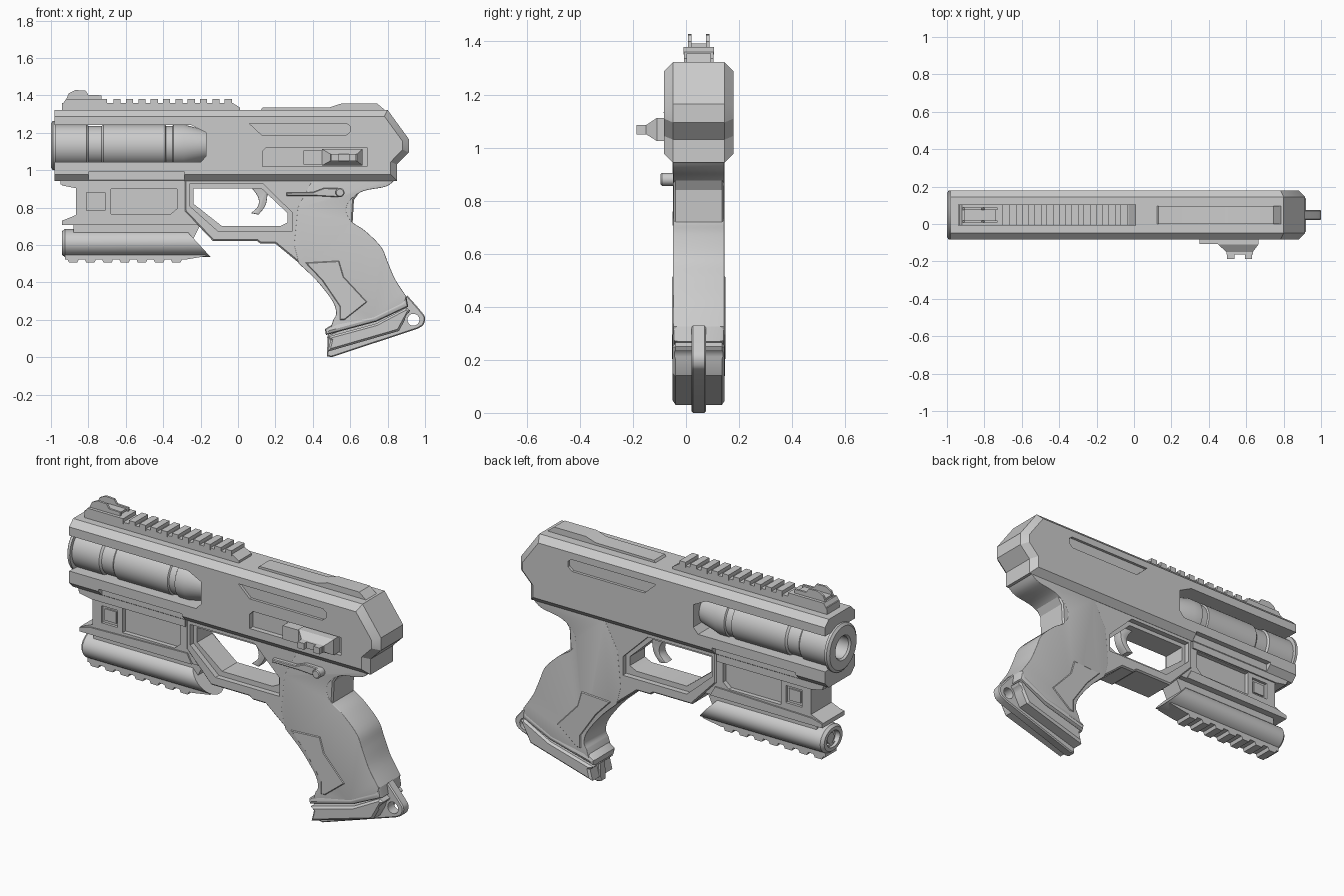
import bpy, bmesh, math
from mathutils import Vector

YC = 0.048  # centre plane of the gun


def finish(name, bm, angle=30):
    bmesh.ops.recalc_face_normals(bm, faces=bm.faces[:])
    me = bpy.data.meshes.new(name)
    bm.to_mesh(me)
    bm.free()
    ob = bpy.data.objects.new(name, me)
    bpy.context.collection.objects.link(ob)
    smooth(ob, angle)
    return ob


def smooth(ob, angle=30):
    bpy.ops.object.select_all(action='DESELECT')
    ob.select_set(True)
    bpy.context.view_layer.objects.active = ob
    bpy.ops.object.shade_smooth_by_angle(angle=math.radians(angle))


def prism(name, pts, y0, y1, bevel=0, seg=1, keep_x=-9):
    """Extrude an x-z outline along y and bevel the rims of both sides."""
    bm = bmesh.new()
    a = [bm.verts.new((x, y0, z)) for x, z in pts]
    b = [bm.verts.new((x, y1, z)) for x, z in pts]
    bm.faces.new(a)
    bm.faces.new(b[::-1])
    n = len(pts)
    for i in range(n):
        j = (i + 1) % n
        bm.faces.new((a[j], a[i], b[i], b[j]))
    bmesh.ops.recalc_face_normals(bm, faces=bm.faces[:])
    if bevel:
        rim = [e for e in bm.edges
               if abs(e.verts[0].co.y - e.verts[1].co.y) < 1e-6
               and max(v.co.x for v in e.verts) > keep_x]
        bmesh.ops.bevel(bm, geom=rim, offset=bevel, segments=seg, profile=0.5,
                        affect='EDGES', clamp_overlap=True)
    return finish(name, bm)


def sym(name, pts, half, bevel=0, seg=1, keep_x=-9):
    return prism(name, pts, YC - half, YC + half, bevel, seg, keep_x)


def rect(x0, x1, z0, z1):
    return [(x0, z0), (x1, z0), (x1, z1), (x0, z1)]


def lathe(name, prof, zc, sy=1, sz=1, n=40, shear=None):
    """Turn an (x, radius) profile about a lengthwise axis."""
    bm = bmesh.new()
    rings = []
    for x, r in prof:
        ring = []
        for k in range(n):
            t = 2 * math.pi * k / n
            z = zc + r * sz * math.sin(t)
            ring.append(bm.verts.new((x, YC + r * sy * math.cos(t), z)))
        rings.append(ring)
    for p, q in zip(rings, rings[1:]):
        for k in range(n):
            bm.faces.new((p[k], p[(k + 1) % n], q[(k + 1) % n], q[k]))
    bm.faces.new(rings[0])
    bm.faces.new(rings[-1])
    if shear:
        for v in rings[-1]:
            v.co.x = shear(v.co.z)
    return finish(name, bm)


def cut(ob, outlines):
    """Subtract (outline, y0, y1) prisms from an object."""
    for pts, y0, y1 in outlines:
        c = prism("cutter", pts, y0, y1)
        c.hide_render = True
        m = ob.modifiers.new("cut", 'BOOLEAN')
        m.operation, m.object, m.solver = 'DIFFERENCE', c, 'EXACT'
        bpy.context.view_layer.objects.active = ob
        bpy.ops.object.modifier_apply(modifier=m.name)
        bpy.data.objects.remove(c)
    smooth(ob)


def both(pts, half, depth):
    """The same recess on both sides."""
    return [(pts, YC - half - 0.1, YC - half + depth), (pts, YC + half - depth, YC + half + 0.1)]


def spline(p, n=5):
    """Catmull-Rom curve through a few points."""
    q = [Vector(v) for v in [p[0]] + p + [p[-1]]]
    out = []
    for i in range(1, len(q) - 2):
        a, b, c, d = q[i - 1:i + 3]
        for k in range(n):
            t = k / n
            v = 0.5 * (2 * b + (c - a) * t + (2 * a - 5 * b + 4 * c - d) * t**2
                       + (3 * b - a - 3 * c + d) * t**3)
            out.append((v.x, v.y))
    return out + [tuple(p[-1])]


# Slide with barrel opening, side slits, port and lower notches
slide = sym("slide", [(-0.98, 0.943), (0.85, 0.943), (0.85, 1.03), (0.914, 1.095),
                      (0.914, 1.165), (0.8, 1.322), (-0.98, 1.322)], 0.131, 0.034, keep_x=-0.97)
slit = [(0.06, 1.25), (0.58, 1.25), (0.6, 1.235), (0.6, 1.205), (0.575, 1.185), (0.13, 1.185)]
port = [(0.13, 1.02), (0.69, 1.02), (0.69, 1.12), (0.15, 1.12), (0.13, 1.1)]
opening = [(-1.1, 1.043), (-0.2, 1.043), (-0.17, 1.075), (-0.17, 1.2), (-0.25, 1.24), (-1.1, 1.24)]
cut(slide, [(opening, -0.5, 0.5), (port, -0.5, -0.055)] + both(slit, 0.131, 0.015)
    + both(rect(-0.8, -0.285, 0.9, 0.99), 0.131, 0.03))

# Barrel with muzzle ring, grooves and tapered rear
lathe("barrel", [(-0.8, 0.06), (-0.99, 0.06), (-1.0, 0.068), (-1.0, 0.118), (-0.99, 0.132),
                 (-0.976, 0.132), (-0.976, 0.112), (-0.81, 0.112), (-0.8, 0.103), (-0.73, 0.103),
                 (-0.72, 0.112), (-0.39, 0.112), (-0.385, 0.104), (-0.35, 0.104), (-0.345, 0.112),
                 (-0.29, 0.112), (-0.15, 0.075)], 1.132)

# Top rail, teeth and sight
sym("top_rail", [(-0.94, 1.31), (0.01, 1.31), (0.01, 1.335), (-0.03, 1.36), (-0.94, 1.36)], 0.055)
for i in range(10):
    x = -0.665 + i * 0.066
    sym("rail_tooth", rect(x, x + 0.038, 1.35, 1.38), 0.057)
sym("sight_base", [(-0.94, 1.35), (-0.7, 1.35), (-0.7, 1.38), (-0.92, 1.38)], 0.057)
for y in (YC - 0.034, YC + 0.034):
    prism("sight_plate", [(-0.92, 1.375), (-0.73, 1.375), (-0.73, 1.4), (-0.8, 1.402), (-0.815, 1.425),
                          (-0.87, 1.428), (-0.905, 1.41)], y - 0.006, y + 0.006)
sym("sight_bridge", rect(-0.91, -0.74, 1.37, 1.392), 0.034)

# Raised plate on the rear of the slide
sym("rear_top_plate", [(0.115, 1.31), (0.8, 1.31), (0.745, 1.355), (0.55, 1.355),
                       (0.49, 1.336), (0.13, 1.334)], 0.047)

# Bolt handle in the port, front side only
prism("bolt_base", rect(0.35, 0.5, 1.03, 1.105), -0.108, -0.05)
bm = bmesh.new()
levels = [(-0.05, 0.45, 0.665, 1.025, 1.112), (-0.11, 0.45, 0.665, 1.025, 1.112),
          (-0.15, 0.495, 0.635, 1.05, 1.085), (-0.163, 0.495, 0.635, 1.05, 1.085)]
loops = [[bm.verts.new((x, y, z)) for x, z in rect(*r)] for y, *r in levels]
for p, q in zip(loops, loops[1:]):
    for k in range(4):
        bm.faces.new((p[k], p[(k + 1) % 4], q[(k + 1) % 4], q[k]))
bm.faces.new(loops[0])
bm.faces.new(loops[-1])
finish("bolt_handle", bm)
for x in (0.498, 0.594):
    prism("bolt_prong", rect(x, x + 0.038, 1.05, 1.085), -0.187, -0.155)

# Frame with trigger guard opening
frame = sym("frame", [(-0.285, 0.955), (-0.285, 0.78), (-0.135, 0.622), (0.1, 0.622), (0.12, 0.607),
                      (0.2, 0.607), (0.33, 0.5), (0.6, 0.5), (0.62, 0.84), (0.7, 0.955)], 0.096, 0.008)
hole = [(-0.238, 0.902), (0.125, 0.902), (0.265, 0.77), (0.265, 0.72), (0.225, 0.7),
        (-0.085, 0.7), (-0.238, 0.82)]
rim = [(-0.26, 0.925), (0.135, 0.925), (0.288, 0.775), (0.288, 0.672), (-0.105, 0.672), (-0.26, 0.81)]
cut(frame, [(hole, -0.5, 0.5)] + both(rim, 0.096, 0.03))

# Trigger
sym("trigger", spline([(0.06, 0.92), (0.105, 0.86), (0.108, 0.81), (0.07, 0.77)])
    + spline([(0.11, 0.762), (0.15, 0.82), (0.16, 0.92)]), 0.028, 0.008, 2)

# Grip with rounded back and front
back = spline([(0.84, 0.95), (0.79, 0.912), (0.67, 0.888), (0.6, 0.84), (0.578, 0.785), (0.605, 0.727),
               (0.68, 0.675), (0.765, 0.59), (0.8, 0.51), (0.84, 0.417), (0.9, 0.325)])
front = spline([(0.51, 0.2), (0.525, 0.235), (0.505, 0.3), (0.42, 0.41), (0.325, 0.5)], 4)
sym("grip", back + [(0.88, 0.27), (0.72, 0.2), (0.49, 0.14)] + front
    + [(0.3, 0.6), (0.32, 0.8), (0.4, 0.95)], 0.097, 0.035, 4)

# Side panels of the grip
sym("grip_panel", [(0.36, 0.505), (0.54, 0.515), (0.565, 0.43), (0.69, 0.295), (0.57, 0.2),
                   (0.545, 0.2), (0.545, 0.27), (0.45, 0.41)], 0.101, 0.004)

# Layered grip base
sym("grip_band", [(0.465, 0.15), (0.47, 0.118), (0.74, 0.19), (0.91, 0.27), (0.9, 0.325),
                  (0.87, 0.3), (0.72, 0.225), (0.52, 0.185)], 0.099, 0.025, 2)
sym("grip_base", [(0.48, 0.03), (0.86, 0.14), (0.92, 0.25), (0.9, 0.265), (0.74, 0.18),
                  (0.475, 0.108), (0.495, 0.09)], 0.098, 0.022)
ring = spline([(0.955, 0.15), (0.99, 0.172), (1.0, 0.212), (0.975, 0.25), (0.905, 0.33)], 4)
loop = sym("lanyard_loop", [(0.475, 0.005), (0.5, 0.0)] + ring + [(0.85, 0.27), (0.48, 0.12)], 0.027, 0.006)
cut(loop, [([(0.938 + 0.032 * math.cos(k * math.pi / 12), 0.2 + 0.032 * math.sin(k * math.pi / 12))
             for k in range(24)], -0.5, 0.5)])
for ob in (bpy.data.objects["grip_base"], bpy.data.objects["grip_band"], bpy.data.objects["grip"]):
    cut(ob, [([(0.938 + 0.045 * math.cos(k * math.pi / 12), 0.2 + 0.045 * math.sin(k * math.pi / 12))
               for k in range(24)], -0.5, 0.5)])

# Safety lever and pivot, front side only
prism("safety_lever", [(0.26, 0.862), (0.42, 0.862), (0.54, 0.855), (0.56, 0.88), (0.54, 0.903),
                       (0.46, 0.905), (0.4, 0.882), (0.26, 0.88)], -0.072, -0.04, 0.004)
prism("safety_pivot", [(0.545 + 0.024 * math.cos(k * math.pi / 12), 0.88 + 0.024 * math.sin(k * math.pi / 12))
                       for k in range(24)], -0.096, -0.04, 0.005)

# Accessory module under the barrel with recessed panels
module = sym("front_module", [(-0.95, 0.96), (-0.95, 0.925), (-0.866, 0.904), (-0.866, 0.76), (-0.94, 0.73),
                              (-0.94, 0.706), (-0.2, 0.706), (-0.28, 0.78), (-0.28, 0.96)], 0.09)
panel = [(-0.68, 0.765), (-0.36, 0.765), (-0.325, 0.795), (-0.325, 0.9), (-0.68, 0.9)]
cut(module, both(panel, 0.09, 0.025) + both(rect(-0.81, -0.71, 0.785, 0.88), 0.09, 0.015))
sym("module_button", rect(-0.795, -0.725, 0.8, 0.865), 0.083)
sym("module_top_plate", [(-0.95, 0.95), (-0.94, 0.918), (-0.87, 0.904), (-0.29, 0.904), (-0.29, 0.985),
                         (-0.79, 0.985), (-0.79, 0.95)], 0.098)
sym("module_lower_plate", [(-0.94, 0.706), (-0.25, 0.706), (-0.28, 0.76), (-0.87, 0.745),
                           (-0.94, 0.728)], 0.098)
sym("light_mount", [(-0.88, 0.66), (-0.24, 0.63), (-0.2, 0.71), (-0.88, 0.71)], 0.06)

# Light tube with slanted rear and lower rail
lathe("light_tube", [(-0.91, 0.4), (-0.915, 0.55), (-0.94, 0.6), (-0.94, 0.85), (-0.925, 1.0), (-0.2, 1.0)],
      0.61, 0.095, 0.075, 32, lambda z: -0.283 + (0.684 - z) * 0.92)
lathe("light_lens", [(-0.925, 0.015), (-0.925, 0.03), (-0.9, 0.03)], 0.61, n=20)
sym("lower_rail", [(-0.925, 0.522), (-0.28, 0.522), (-0.17, 0.54), (-0.2, 0.58), (-0.925, 0.58)], 0.05)
for i in range(7):
    x = -0.915 + i * 0.092
    sym("lower_rail_tooth", [(x, 0.53), (x + 0.012, 0.505), (x + 0.055, 0.505), (x + 0.067, 0.53)], 0.05)
